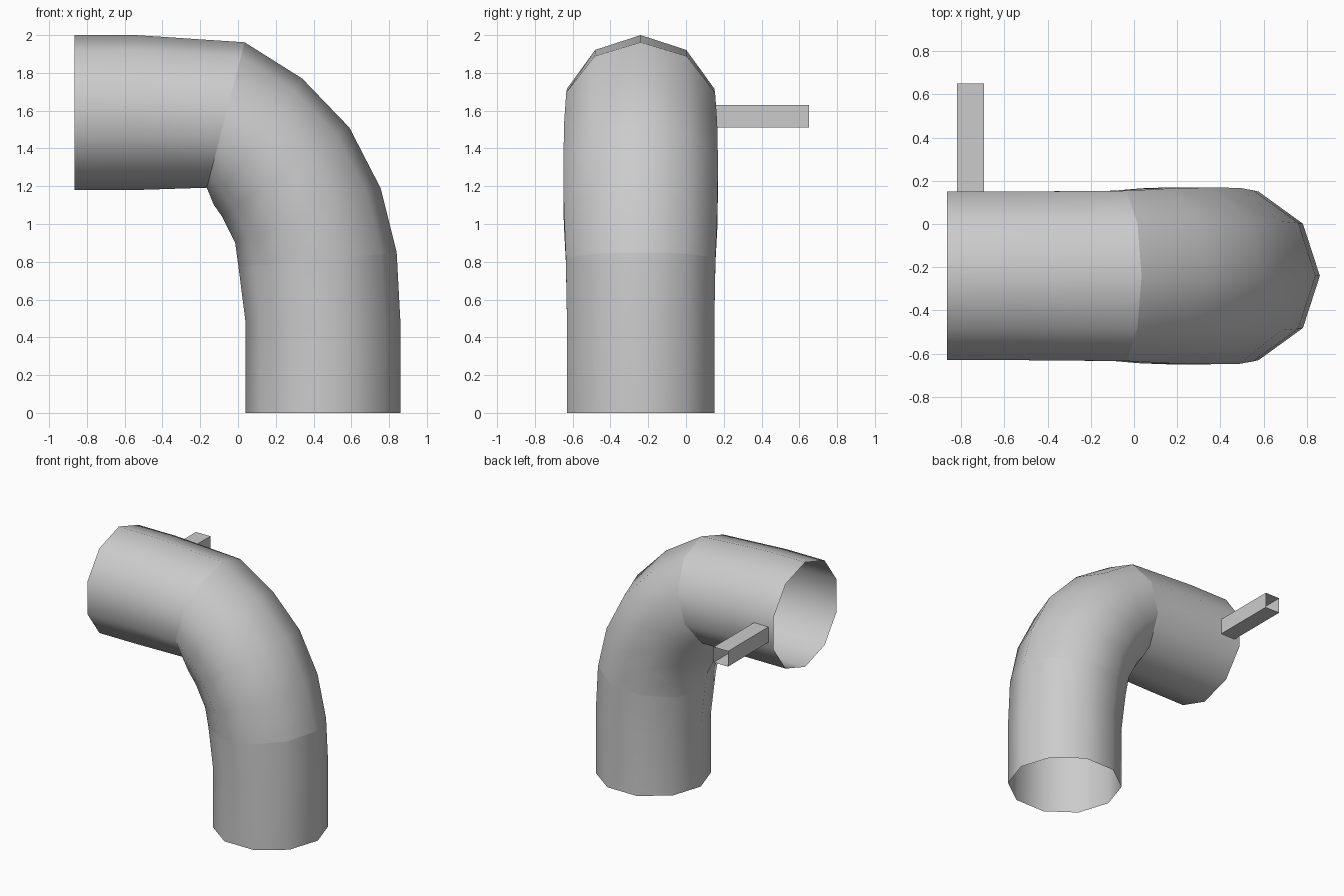
import bpy
from math import sin, cos, pi

if "Cube" in bpy.data.objects:
    bpy.data.objects.remove(bpy.data.objects["Cube"])

SIDES = 10
PIPE_Y = -0.24
SIDE_SCALE = sin(2 * pi * 3 / SIDES)  # widest vertex of a decagon in y

# Rings along the pipe: outer (x, z), inner (x, z), half width in y
RINGS = [
    ((0.86, 0.00), (0.04, 0.00), 0.39),
    ((0.86, 0.48), (0.04, 0.48), 0.39),
    ((0.84, 0.85), (0.003, 0.77), 0.396),
    ((0.755, 1.19), (-0.015, 0.90), 0.407),
    ((0.59, 1.51), (-0.085, 1.04), 0.409),
    ((0.34, 1.77), (-0.13, 1.105), 0.405),
    ((0.035, 1.962), (-0.165, 1.192), 0.394),
    ((-0.54, 2.00), (-0.54, 1.18), 0.39),
    ((-0.865, 2.00), (-0.865, 1.18), 0.39),
]


def make_object(name, verts, faces, smooth):
    mesh = bpy.data.meshes.new(name)
    mesh.from_pydata(verts, [], faces)
    mesh.polygons.foreach_set("use_smooth", [smooth] * len(faces))
    mesh.update()
    obj = bpy.data.objects.new(name, mesh)
    bpy.context.collection.objects.link(obj)
    return obj


def bridge(rings, n):
    return [(r * n + i, r * n + (i + 1) % n,
             (r + 1) * n + (i + 1) % n, (r + 1) * n + i)
            for r in range(rings - 1) for i in range(n)]


def pipe(name, rings):
    verts = []
    for (ox, oz), (ix, iz), half in rings:
        for i in range(SIDES):
            c, s = cos(2 * pi * i / SIDES), sin(2 * pi * i / SIDES)
            verts.append(((ox + ix) / 2 + c * (ox - ix) / 2,
                          PIPE_Y + s * half / SIDE_SCALE,
                          (oz + iz) / 2 + c * (oz - iz) / 2))
    return make_object(name, verts, bridge(len(rings), SIDES), True)


# Open-ended pipe in three sections, with shading creases at the joints
pipe("lower_pipe", RINGS[:3])
pipe("elbow", RINGS[2:7])
pipe("upper_pipe", RINGS[6:])

# Square hollow bracket at the back of the upper pipe
x0, x1, z0, z1 = -0.82, -0.695, 1.51, 1.63
square = [(x0, z0), (x0, z1), (x1, z1), (x1, z0)]
bracket = [(x, y, z) for y in (0.15, 0.65) for x, z in square]
make_object("bracket", bracket, bridge(2, 4), False)
